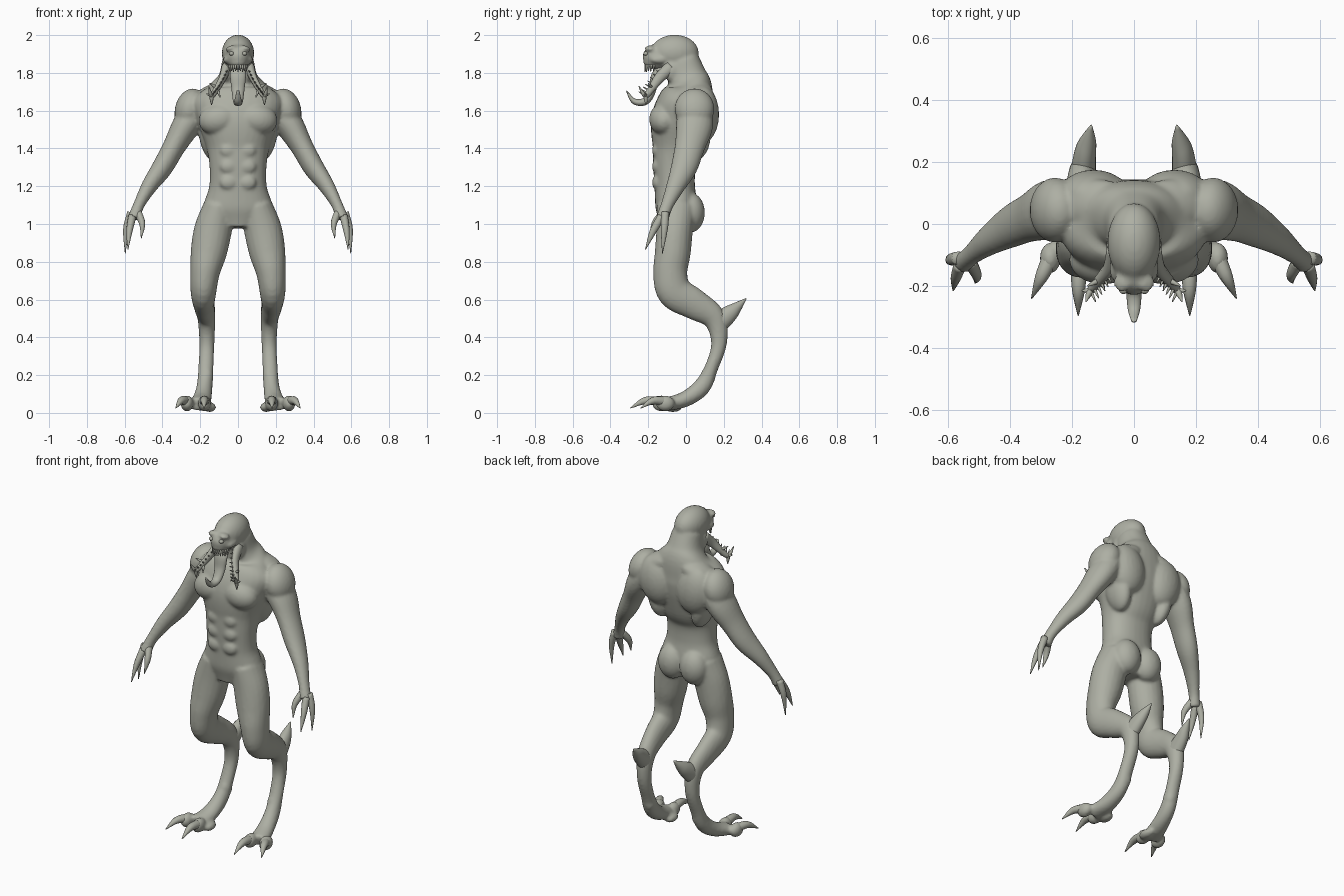
import bpy, bmesh, math
from mathutils import Vector, Matrix

if "Cube" in bpy.data.objects:
    bpy.data.objects.remove(bpy.data.objects["Cube"], do_unlink=True)

HIDE = (0.42, 0.43, 0.37, 1)
skin = bpy.data.materials.new("grey_green_skin")
skin.use_nodes = True
skin.diffuse_color = HIDE
skin.node_tree.nodes["Principled BSDF"].inputs["Base Color"].default_value = HIDE


def spline(points, steps):
    """Smooth samples through the control sections."""
    p = [Vector(q) for q in points]
    p = [p[0] * 2 - p[1]] + p + [p[-1] * 2 - p[-2]]
    out = []
    for a, b, c, d in zip(p, p[1:], p[2:], p[3:]):
        for k in range(steps):
            t = k / steps
            out.append((b * 2 + (c - a) * t + (a * 2 - b * 5 + c * 4 - d) * t**2
                        + (b * 3 - a - c * 3 + d) * t**3) / 2)
    return out + [p[-2]]


def loft(bm, points, side=1, n=20, steps=5, power=1.0):
    """Skin oval sections (x, y, z, half width, half depth) along a path."""
    rows = spline(points, steps)
    mid = [Vector((side * r[0], r[1], r[2])) for r in rows]
    rings = []
    for i, r in enumerate(rows):
        t = (mid[min(i + 1, len(mid) - 1)] - mid[max(i - 1, 0)]).normalized()
        u = (Vector((1, 0, 0)) - t * t.x).normalized()
        v = t.cross(u)
        ring = []
        for k in range(n):
            a = math.tau * k / n
            c, s = math.cos(a), math.sin(a)
            c = math.copysign(abs(c) ** power, c)
            s = math.copysign(abs(s) ** power, s)
            ring.append(bm.verts.new(mid[i] + u * c * max(r[3], .002) + v * s * max(r[4], .002)))
        rings.append(ring)
    for a, b in zip(rings, rings[1:]):
        for k in range(n):
            bm.faces.new((a[k], a[(k + 1) % n], b[(k + 1) % n], b[k]))
    bm.faces.new(rings[0])
    bm.faces.new(rings[-1])


def ball(bm, centre, radii, side=1, tilt=0):
    x, y, z = centre
    m = (Matrix.Translation((side * x, y, z)) @ Matrix.Rotation(side * tilt, 4, 'Y')
         @ Matrix.Diagonal((*radii, 1)))
    bmesh.ops.create_uvsphere(bm, u_segments=24, v_segments=16, radius=1, matrix=m)


def spike(bm, base, tip, r, side=1, bend=(0, 0, 0)):
    """A curved claw or tooth."""
    a, b = Vector(base), Vector(tip)
    m = (a + b) / 2 + Vector(bend)
    loft(bm, [(*a, r, r), (*m, r * .75, r * .75), (*b, .002, .002)], side, 10, 4)


def finish(bm, name):
    bmesh.ops.recalc_face_normals(bm, faces=bm.faces)
    me = bpy.data.meshes.new(name)
    bm.to_mesh(me)
    bm.free()
    me.shade_smooth()
    me.materials.append(skin)
    ob = bpy.data.objects.new(name, me)
    bpy.context.collection.objects.link(ob)
    return ob


# Body: overlapping muscle masses fused into one skin
body = bmesh.new()
loft(body, [(0, -.055, .98, .1, .08), (0, -.05, 1.08, .18, .11), (0, -.06, 1.2, .152, .107),
            (0, -.06, 1.32, .152, .115), (0, -.04, 1.42, .172, .142), (0, -.025, 1.54, .215, .16),
            (0, 0, 1.64, .24, .15), (0, .02, 1.72, .17, .12), (0, .005, 1.78, .105, .105),
            (0, -.02, 1.87, .083, .088)], n=32, power=.9)
ball(body, (0, -.06, 1.905), (.086, .128, .097))    # skull
ball(body, (0, -.145, 1.885), (.066, .085, .07))    # face
ball(body, (0, -.165, 1.855), (.052, .062, .03))    # upper jaw
for s in (1, -1):
    ball(body, (.038, -.19, 1.93), (.03, .03, .014), s, .25)     # brow
    ball(body, (.055, -.14, 1.87), (.025, .05, .022), s)         # cheekbone
    ball(body, (.055, -.07, 1.81), (.035, .05, .06), s)          # jaw hinge
    ball(body, (.1, -.115, 1.555), (.11, .08, .085), s, .2)      # chest
    ball(body, (.13, .09, 1.58), (.115, .085, .15), s, .15)      # shoulder blade
    ball(body, (.15, .04, 1.46), (.055, .09, .13), s, .2)        # flank
    ball(body, (.12, .06, 1.69), (.13, .085, .055), s, .35)      # trapezius
    ball(body, (.255, .045, 1.61), (.078, .105, .11), s, -.3)    # shoulder
    ball(body, (.075, .025, 1.06), (.085, .075, .105), s)        # buttock
    for row in range(3):                                         # belly muscles
        ball(body, (.05, -.15, 1.22 + row * .085), (.048, .03, .042), s)
    loft(body, [(.2, .05, 1.63, .08, .09), (.275, .045, 1.52, .075, .098),
                (.338, .02, 1.41, .06, .08), (.4, -.01, 1.3, .055, .07),
                (.47, -.055, 1.2, .042, .05), (.525, -.1, 1.1, .03, .034),
                (.55, -.125, 1.03, .036, .034)], s)              # arm
    loft(body, [(.1, -.05, 1.09, .085, .105), (.132, -.06, .97, .1, .097),
                (.155, -.07, .85, .096, .095), (.175, -.083, .74, .078, .09),
                (.183, -.06, .64, .068, .092), (.18, .045, .575, .055, .082),
                (.167, .15, .5, .047, .062), (.165, .175, .37, .04, .042),
                (.17, .135, .24, .04, .036), (.177, .085, .14, .042, .046),
                (.19, 0, .075, .05, .042), (.21, -.1, .045, .06, .036)], s)  # leg
    ball(body, (.165, .115, .19), (.035, .04, .05), s)           # heel
    for toe in ((.178, -.13, .05), (.27, -.11, .05), (.15, -.07, .03)):
        ball(body, toe, (.034, .05, toe[2] * .85), s)            # toe pad
skin_body = finish(body, "body")
fuse = skin_body.modifiers.new("fuse", 'REMESH')
fuse.mode = 'VOXEL'
fuse.voxel_size = .009
fuse.use_smooth_shade = True
soft = skin_body.modifiers.new("soften", 'SMOOTH')
soft.factor = .5
soft.iterations = 5

# Limb spikes, fingers, jaws and eyes, on both sides
for s, label in ((1, "left"), (-1, "right")):
    bm = bmesh.new()
    loft(bm, [(.165, .16, .47, .042, .06), (.157, .23, .525, .035, .045),
              (.148, .27, .56, .026, .028), (.138, .318, .605, .003, .003)], s)
    finish(bm, label + "_hock_spike")

    bm = bmesh.new()
    spike(bm, (.178, -.14, .06), (.18, -.295, .025), .027, s, (0, 0, .022))
    spike(bm, (.27, -.11, .06), (.33, -.24, .025), .027, s, (0, 0, .022))
    finish(bm, label + "_foot_claws")

    bm = bmesh.new()
    for base, knuckle, tip in (((.53, -.12, 1.06), (.507, -.165, 1.0), (.512, -.19, .925)),
                               ((.56, -.13, 1.04), (.575, -.175, .96), (.583, -.215, .865)),
                               ((.565, -.11, 1.06), (.592, -.115, .97), (.597, -.125, .845))):
        loft(bm, [(*base, .022, .022), (*knuckle, .016, .018), (*tip, .002, .002)], s, 12)
    finish(bm, label + "_fingers")

    # Split lower jaw with branching tips and inner teeth
    bm = bmesh.new()
    jaw = [(.06, -.08, 1.83, .028, .035), (.08, -.14, 1.775, .02, .028),
           (.11, -.18, 1.72, .017, .02), (.14, -.215, 1.68, .013, .014),
           (.155, -.25, 1.73, .002, .002)]
    loft(bm, jaw, s, 12)
    spike(bm, jaw[3][:3], (.14, -.21, 1.63), .012, s)
    spike(bm, jaw[3][:3], (.168, -.215, 1.69), .01, s)
    spike(bm, jaw[2][:3], (.15, -.2, 1.745), .01, s)
    spike(bm, jaw[2][:3], (.095, -.21, 1.67), .01, s)
    for p in spline(jaw[:4], 3)[2:]:
        root = p.to_3d()
        spike(bm, root, root + Vector((-.016, -.035, .02)), .006, s)
    finish(bm, label + "_jaw")

    bm = bmesh.new()
    ball(bm, (.034, -.212, 1.902), (.014, .014, .011), s)
    finish(bm, label + "_eye")

# Upper teeth around the muzzle
bm = bmesh.new()
for k in range(-5, 6):
    a = k * .28
    x, y = .046 * math.sin(a), -.16 - .053 * math.cos(a)
    spike(bm, (x, y, 1.845), (x, y - .004, 1.805 + .004 * (k % 2)), .007)
finish(bm, "upper_teeth")

# Long curling tongue
bm = bmesh.new()
loft(bm, [(0, -.12, 1.835, .035, .015), (0, -.165, 1.79, .042, .018), (0, -.178, 1.71, .034, .02),
          (0, -.215, 1.65, .026, .02), (0, -.275, 1.65, .02, .015), (0, -.315, 1.705, .008, .003)])
finish(bm, "tongue")
